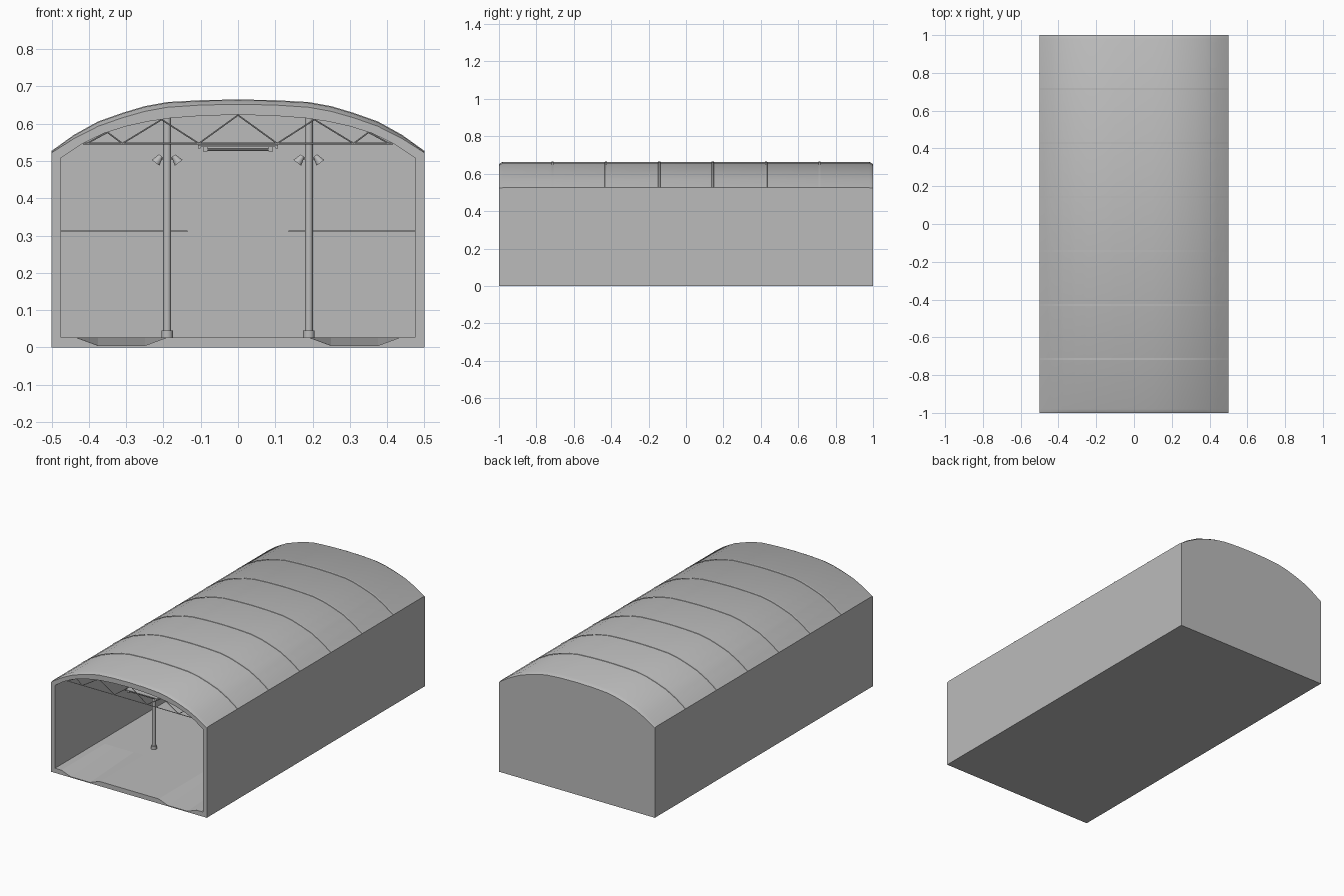
import bpy, bmesh, math
from mathutils import Vector

if "Cube" in bpy.data.objects:
    bpy.data.objects.remove(bpy.data.objects["Cube"])

grey = bpy.data.materials.new("plain grey")
grey.diffuse_color = (0.5, 0.5, 0.5, 1)
grey.use_nodes = True
grey.node_tree.nodes["Principled BSDF"].inputs["Base Color"].default_value = grey.diffuse_color


def finish(name, bm, smooth=True):
    bmesh.ops.recalc_face_normals(bm, faces=bm.faces)
    me = bpy.data.meshes.new(name)
    bm.to_mesh(me)
    bm.free()
    me.materials.append(grey)
    ob = bpy.data.objects.new(name, me)
    bpy.context.collection.objects.link(ob)
    if smooth:
        bpy.ops.object.select_all(action='DESELECT')
        ob.select_set(True)
        bpy.context.view_layer.objects.active = ob
        bpy.ops.object.shade_smooth_by_angle(angle=math.radians(30))
    return ob


def box(bm, x0, x1, y0, y1, z0, z1):
    v = bmesh.ops.create_cube(bm, size=1)["verts"]
    for p in v:
        p.co = ((x0 + x1) / 2 + p.co.x * (x1 - x0),
                (y0 + y1) / 2 + p.co.y * (y1 - y0),
                (z0 + z1) / 2 + p.co.z * (z1 - z0))


def rod(bm, a, b, r1, r2=None, sides=12):
    a, b = Vector(a), Vector(b)
    d = b - a
    v = bmesh.ops.create_cone(bm, cap_ends=True, segments=sides, radius1=r1,
                              radius2=r1 if r2 is None else r2, depth=d.length)["verts"]
    rot = d.to_track_quat('Z', 'Y')
    for p in v:
        p.co = rot @ p.co + (a + b) / 2


def loft(bm, loops, closed=True):
    rings = [[bm.verts.new(p) for p in l] for l in loops]
    n = len(rings[0])
    for r, s in zip(rings, rings[1:]):
        for i in range(n if closed else n - 1):
            j = (i + 1) % n
            bm.faces.new((r[i], r[j], s[j], s[i]))
    return rings


def mirror(half):
    return [(-x, z) for x, z in half] + [(x, z) for x, z in reversed(half) if x > 0]


def at(profile, y):
    return [(x, y, z) for x, z in profile]


# half sections, from the eave to the crown
roof = [(0.5, 0.525), (0.44, 0.568), (0.375, 0.604), (0.31, 0.627), (0.25, 0.645),
        (0.19, 0.656), (0.10, 0.661), (0, 0.663)]
lip = [(0.5, 0.522), (0.44, 0.560), (0.375, 0.593), (0.31, 0.616), (0.25, 0.633),
       (0.19, 0.644), (0.10, 0.650), (0, 0.652)]
vault = [(0.475, 0.508), (0.42, 0.545), (0.36, 0.574), (0.30, 0.593), (0.24, 0.606),
         (0.18, 0.615), (0.10, 0.621), (0, 0.624)]

# hall shell: open front, closed back, softened roof ends
outer = mirror([(0.5, 0)] + roof)
ends = mirror([(0.5, 0)] + lip)
inner = mirror([(0.475, 0.004)] + vault)
bm = bmesh.new()
rings = loft(bm, [at(ends, 1), at(outer, 0.98), at(outer, -0.98), at(ends, -1),
                  at(inner, -1), at(inner, 0.975)])
bm.faces.new(rings[0])
bm.faces.new(rings[-1])
finish("hall_shell", bm)

# thin roof seams
seams = [-1 + 2 * k / 7 for k in range(1, 7)]
bm = bmesh.new()
low = mirror(roof)
high = [(x, z + 0.002) for x, z in low]
for y in seams:
    loft(bm, [at(low, y - 0.006), at(high, y - 0.005),
              at(high, y + 0.005), at(low, y + 0.006)], closed=False)
finish("roof_seams", bm)

# floor with two ramped channels at the entrance
xs = [0.475, 0.435, 0.375, 0.25, 0.19]
xs = [-x for x in xs] + xs[::-1]
bm = bmesh.new()
front = [(x, 0.005 if abs(x) in (0.375, 0.25) else 0.027) for x in xs]
flat = [(x, 0.027) for x in xs]
base = [(x, 0.003) for x in xs]
loft(bm, [at(base, -1), at(front, -1), at(flat, -0.6), at(flat, 0.976)], closed=False)
finish("floor", bm, False)

# columns with bases and paired lamps
bm = bmesh.new()
lamps = bmesh.new()
for sx in (-1, 1):
    for y in (-0.5, 0, 0.5):
        x = 0.19 * sx
        rod(bm, (x, y, 0.027), (x, y, 0.616), 0.0105, sides=16)
        rod(bm, (x, y, 0.027), (x, y, 0.046), 0.0155, sides=16)
        for s in (-1, 1):
            rod(lamps, (x, y, 0.505), (x + s * 0.022, y, 0.508), 0.003, sides=8)
            rod(lamps, (x + s * 0.017, y, 0.514), (x + s * 0.031, y, 0.495), 0.006, 0.013)
finish("columns", bm)
finish("column_lamps", lamps)

# roof trusses
web = mirror([(0.405, 0.547), (0.35, 0.577), (0.31, 0.547), (0.205, 0.611),
              (0.105, 0.547), (0, 0.623)])
bm = bmesh.new()
for y in [-0.985] + seams + [0.96]:
    rod(bm, (-0.415, y, 0.547), (0.415, y, 0.547), 0.0025, sides=6)
    for a, b in zip(web, web[1:]):
        rod(bm, (a[0], y, a[1]), (b[0], y, b[1]), 0.002, sides=6)
finish("roof_trusses", bm)

# hanging ceiling lights
bm = bmesh.new()
for k in range(7):
    y = -1 + (2 * k + 1) / 7
    box(bm, -0.1, 0.1, y - 0.03, y + 0.03, 0.537, 0.541)
    for dy in (-0.018, 0.018):
        rod(bm, (-0.09, y + dy, 0.531), (0.09, y + dy, 0.531), 0.004, sides=8)
    for x in (-0.104, 0.104):
        box(bm, x - 0.003, x + 0.003, y - 0.03, y + 0.03, 0.533, 0.543)
    for x in (-0.088, 0.088):
        box(bm, x - 0.006, x + 0.006, y - 0.025, y + 0.025, 0.525, 0.537)
finish("ceiling_lights", bm)

# thin side galleries towards the rear
bm = bmesh.new()
for s in (-1, 1):
    a, b = sorted((s * 0.475, s * 0.136))
    box(bm, a, b, 0.3, 0.975, 0.309, 0.313)
finish("side_galleries", bm, False)
